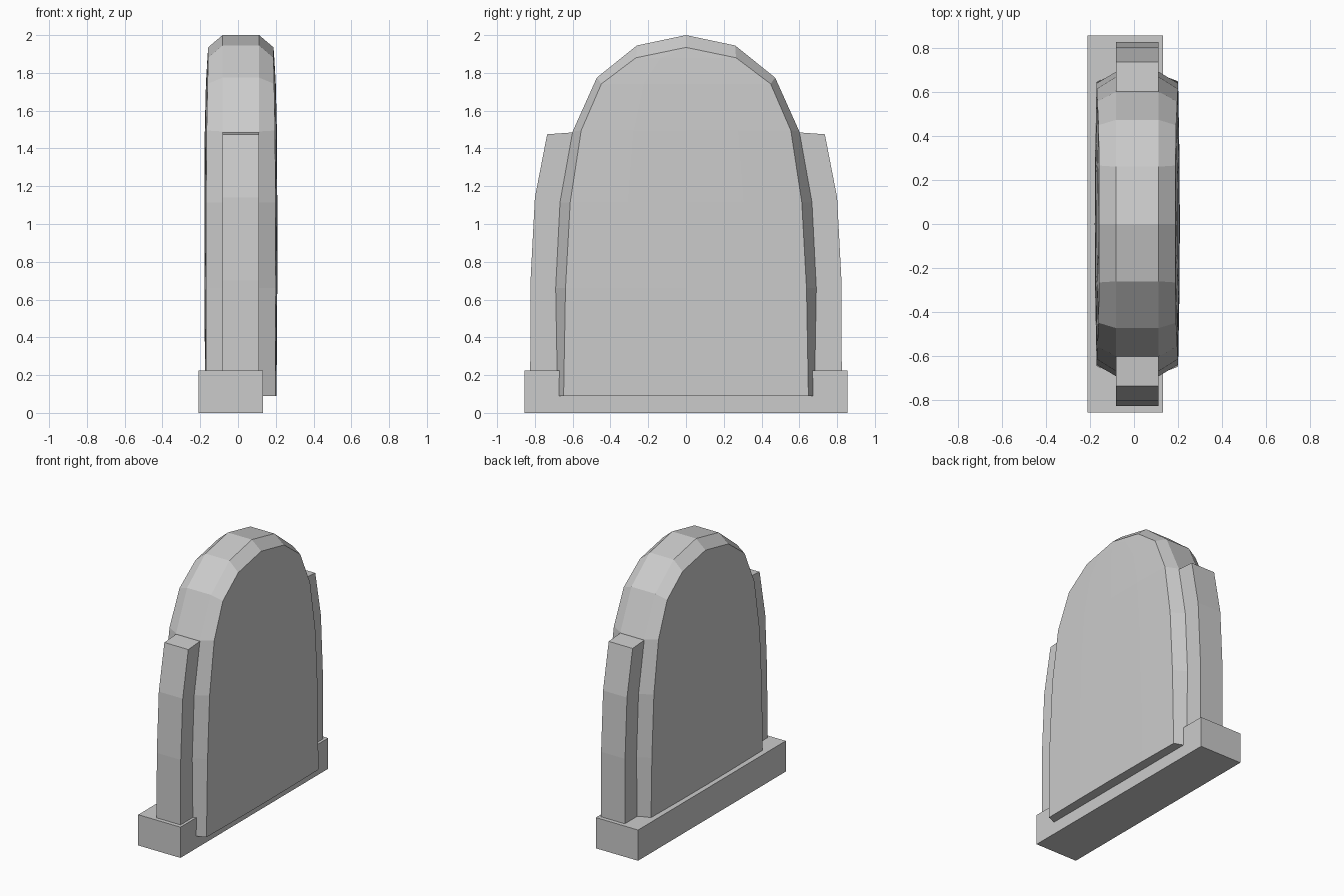
import bpy, bmesh

cube = bpy.data.objects.get("Cube")
if cube:
    bpy.data.objects.remove(cube)

stone = bpy.data.materials.new("grey_stone")
stone.use_nodes = True
GREY = (0.6, 0.6, 0.6, 1)
stone.diffuse_color = GREY
stone.node_tree.nodes["Principled BSDF"].inputs["Base Color"].default_value = GREY

MID = 0.015      # centre of the slab's thickness
FLAT = 0.097     # half thickness of the rim and shoulders


def finish(bm, name):
    bmesh.ops.remove_doubles(bm, verts=bm.verts, dist=0.0005)
    bmesh.ops.recalc_face_normals(bm, faces=bm.faces)
    mesh = bpy.data.meshes.new(name)
    bm.to_mesh(mesh)
    bm.free()
    mesh.materials.append(stone)
    obj = bpy.data.objects.new(name, mesh)
    bpy.context.collection.objects.link(obj)
    return obj


def prism(name, outline, x0, x1):
    """Extrude a (y, z) outline along x."""
    bm = bmesh.new()
    face = bm.faces.new([bm.verts.new((x0, y, z)) for y, z in outline])
    ext = bmesh.ops.extrude_face_region(bm, geom=[face])
    moved = [v for v in ext["geom"] if isinstance(v, bmesh.types.BMVert)]
    bmesh.ops.translate(bm, verts=moved, vec=(x1 - x0, 0, 0))
    if not face.is_valid or len(bm.faces) < len(outline) + 2:
        bm.faces.new([v for v in bm.verts if v not in moved])
    return finish(bm, name)


# Plinth
prism("base", [(-0.855, 0), (0.855, 0), (0.855, 0.225), (-0.855, 0.225)], -0.21, 0.132)

# Shoulders on both edges
shoulder = [(0.5, 0.15), (0.825, 0.15), (0.823, 0.7), (0.80, 1.14), (0.735, 1.475), (0.5, 1.492)]
for side, sign in (("front", -1), ("back", 1)):
    prism(side + "_shoulder", [(sign * y, z) for y, z in shoulder], MID - FLAT, MID + FLAT)

# Rounded slab: rim outline, bevelled face outline, face half thickness, face bulge
outer = [(0.68, 0.09), (0.69, 0.66), (0.667, 1.115), (0.60, 1.49), (0.472, 1.775), (0.26, 1.945), (0, 2.0)]
inner = [(0.648, 0.09), (0.638, 0.66), (0.613, 1.115), (0.555, 1.495), (0.448, 1.742), (0.265, 1.88), (0, 1.935)]
half = [0.183, 0.185, 0.184, 0.181, 0.176, 0.173, 0.173]
bulge = [0.006, 0.008, 0.009, 0.010, 0.009, 0.004, 0]
columns = [-1, -0.5, 0, 0.5, 1]

bm = bmesh.new()


def quad(*points):
    unique = list(dict.fromkeys(points))
    bm.faces.new([bm.verts.new(p) for p in unique])


def ring(s, k, sign, rim):
    y, z = (outer if rim else inner)[k]
    return (MID + s * (FLAT if rim else half[k]), sign * y, z)


def face_point(s, k, t):
    y, z = inner[k]
    return (MID + s * (half[k] + bulge[k] * (1 - t * t)), t * y + 0.0, z)


for k in range(len(outer) - 1):
    for sign in (-1, 1):
        # Rim band
        quad(ring(-1, k, sign, True), ring(1, k, sign, True),
             ring(1, k + 1, sign, True), ring(-1, k + 1, sign, True))
        # Bevels
        for s in (-1, 1):
            quad(ring(s, k, sign, True), ring(s, k, sign, False),
                 ring(s, k + 1, sign, False), ring(s, k + 1, sign, True))
    # Gently bulging faces
    for s in (-1, 1):
        for a, b in zip(columns, columns[1:]):
            quad(face_point(s, k, a), face_point(s, k, b),
                 face_point(s, k + 1, b), face_point(s, k + 1, a))
# Underside
quad(*[face_point(1, 0, t) for t in columns], ring(1, 0, 1, True), ring(-1, 0, 1, True),
     *[face_point(-1, 0, t) for t in reversed(columns)], ring(-1, 0, -1, True), ring(1, 0, -1, True))
finish(bm, "rounded_slab")
